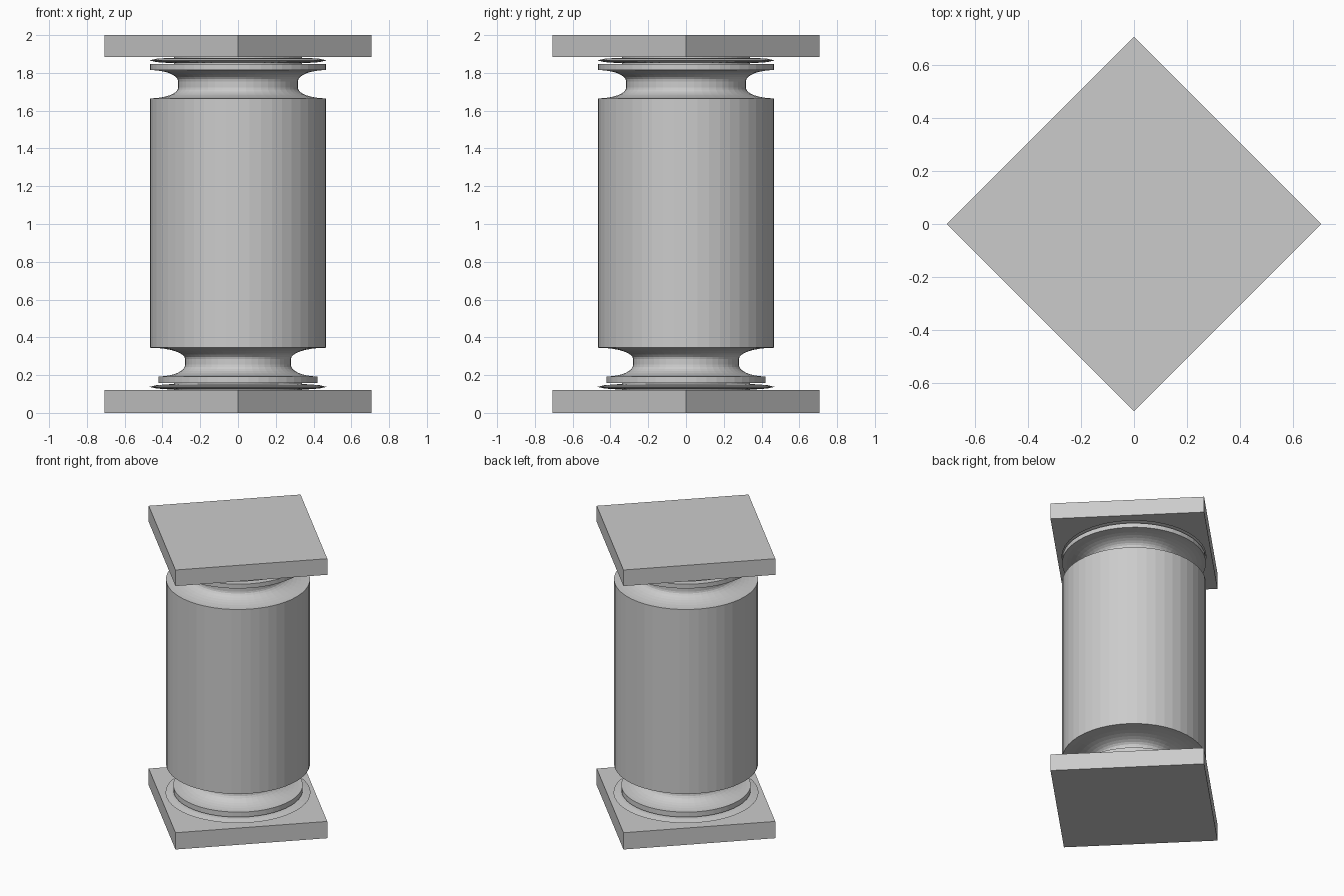
import bpy, bmesh, math

cube = bpy.data.objects.get("Cube")
if cube:
    bpy.data.objects.remove(cube, do_unlink=True)

SEGMENTS = 48

stone = bpy.data.materials.new("grey stone")
stone.use_nodes = True
grey = (0.6, 0.6, 0.6, 1)
stone.diffuse_color = grey
stone.node_tree.nodes["Principled BSDF"].inputs["Base Color"].default_value = grey


def finish(name, bm):
    bmesh.ops.recalc_face_normals(bm, faces=bm.faces)
    mesh = bpy.data.meshes.new(name)
    bm.to_mesh(mesh)
    bm.free()
    mesh.materials.append(stone)
    obj = bpy.data.objects.new(name, mesh)
    bpy.context.collection.objects.link(obj)
    return obj


def turned(name, profile):
    """Closed solid turned from (radius, height) points, bottom to top."""
    bm = bmesh.new()
    rings = []
    for r, z in profile:
        rings.append([bm.verts.new((r * math.cos(math.tau * i / SEGMENTS),
                                    r * math.sin(math.tau * i / SEGMENTS), z))
                      for i in range(SEGMENTS)])
    for low, high in zip(rings, rings[1:]):
        for i in range(SEGMENTS):
            j = (i + 1) % SEGMENTS
            bm.faces.new((low[i], low[j], high[j], high[i]))
    bm.faces.new(rings[0])
    bm.faces.new(rings[-1])
    return finish(name, bm)


def cove(r_neck, z_neck, r_rim, z_rim, steps=8):
    """Hollow quarter curve, upright at the neck and flat at the rim."""
    points = []
    for k in range(steps + 1):
        a = math.pi / 2 * k / steps
        points.append((r_rim - (r_rim - r_neck) * math.cos(a),
                       z_neck + (z_rim - z_neck) * math.sin(a)))
    return points


def slab(name, z0, z1):
    """Square plate with its corners on the axes."""
    bm = bmesh.new()
    bmesh.ops.create_cone(bm, cap_ends=True, segments=4,
                          radius1=0.707, radius2=0.707, depth=z1 - z0)
    bmesh.ops.translate(bm, verts=bm.verts, vec=(0, 0, (z0 + z1) / 2))
    obj = finish(name, bm)
    # Turn the corners onto the axes if the cone was made edge-on
    v = obj.data.vertices[0].co
    if min(abs(v.x), abs(v.y)) > 0.1:
        obj.rotation_euler.z = math.pi / 4
    return obj


def lens(name, z):
    """Thin disc tapering to a sharp rim."""
    return turned(name, [(0.36, z - 0.014), (0.43, z - 0.009), (0.47, z),
                         (0.43, z + 0.009), (0.36, z + 0.014)])


# Square end plates
slab("base_plate", 0, 0.12)
slab("top_plate", 1.885, 2.0)

# Thin discs next to the plates
lens("lower_disc", 0.138)
lens("upper_disc", 1.866)

# Short cores joining the discs to plates and collars
turned("lower_core", [(0.34, 0.11), (0.34, 0.17)])
turned("upper_core", [(0.34, 1.83), (0.34, 1.89)])

# Lower collar and hollow neck
turned("lower_neck", [(0.42, 0.157)]
       + cove(0.28, 0.255, 0.42, 0.193)[::-1]
       + cove(0.28, 0.285, 0.467, 0.345))

# Plain shaft
turned("shaft", [(0.467, 0.345), (0.467, 1.665)])

# Upper hollow neck and collar
turned("upper_neck", cove(0.317, 1.722, 0.467, 1.665)[::-1]
       + cove(0.317, 1.755, 0.467, 1.815)
       + [(0.467, 1.846)])
